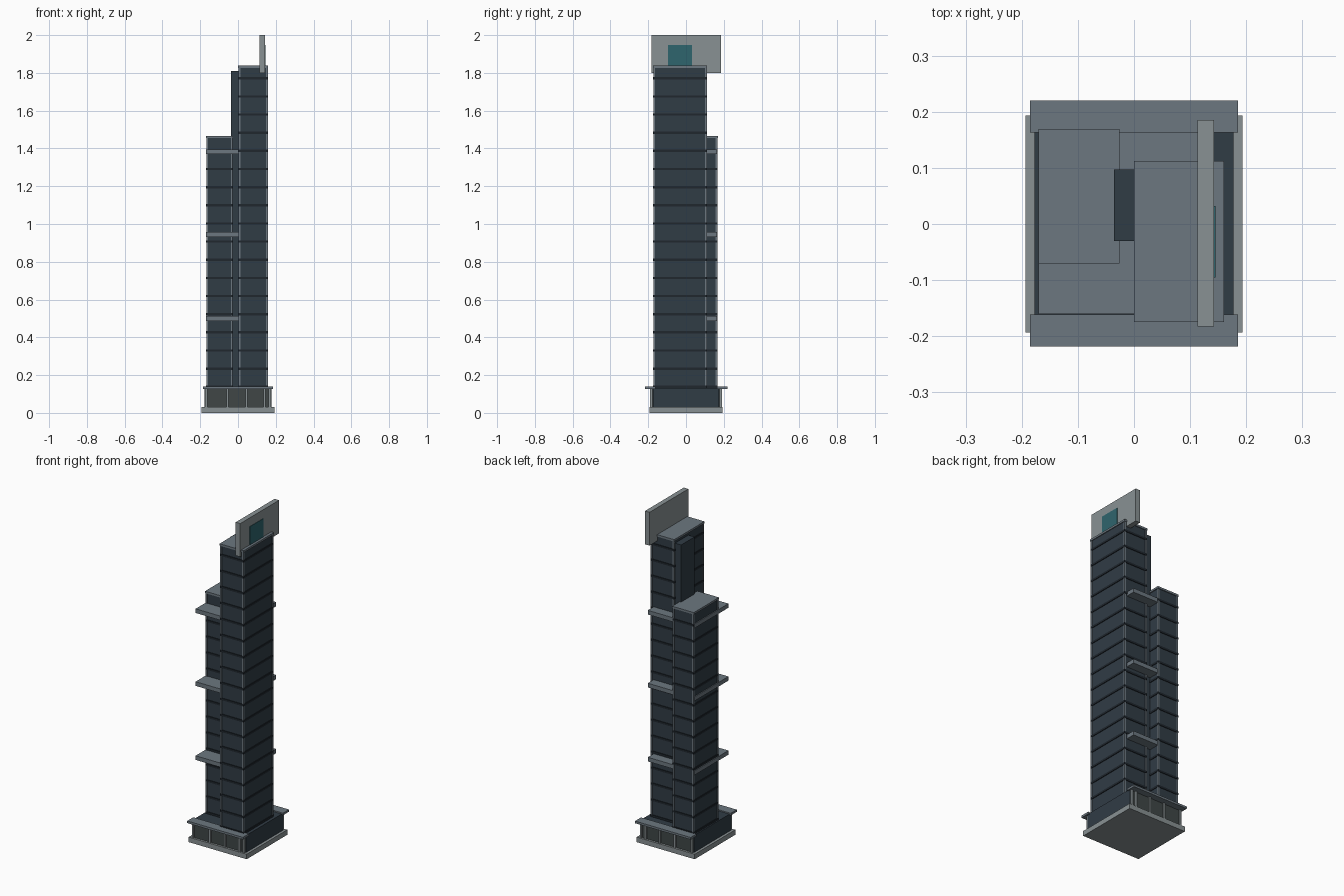
import bpy
import bmesh
from mathutils import Matrix, Vector

if "Cube" in bpy.data.objects:
    bpy.data.objects.remove(bpy.data.objects["Cube"])


def mat(name, r, g, b):
    m = bpy.data.materials.new(name)
    m.diffuse_color = (r, g, b, 1)
    m.use_nodes = True
    m.node_tree.nodes["Principled BSDF"].inputs["Base Color"].default_value = m.diffuse_color
    return m


GLASS = mat("dark_glass", 0.03, 0.045, 0.06)
BAND = mat("floor_band", 0.014, 0.02, 0.027)
SLATE = mat("slate", 0.15, 0.185, 0.215)
STONE = mat("pale_stone", 0.25, 0.285, 0.295)
LOBBY = mat("lobby_glass", 0.05, 0.062, 0.062)
TEAL = mat("teal", 0.028, 0.13, 0.155)


def boxes(name, spans, material):
    """One object from boxes given as (x0, x1, y0, y1, z0, z1)."""
    bm = bmesh.new()
    for x0, x1, y0, y1, z0, z1 in spans:
        centre = Vector((x0 + x1, y0 + y1, z0 + z1)) / 2
        size = Matrix.Diagonal((x1 - x0, y1 - y0, z1 - z0, 1))
        bmesh.ops.create_cube(bm, size=1, matrix=Matrix.Translation(centre) @ size)
    me = bpy.data.meshes.new(name)
    bm.to_mesh(me)
    bm.free()
    me.materials.append(material)
    ob = bpy.data.objects.new(name, me)
    bpy.context.collection.objects.link(ob)
    return ob


def tower(name, x0, x1, y0, y1, top, floors):
    """Glass shaft with floor bands, corner mullions and a roof cap."""
    g = 0.005
    boxes(name + "_shaft", [(x0 + g, x1 - g, y0 + g, y1 - g, 0.12, top - 0.012)], GLASS)
    bands = [0.138 + 0.0961 * i for i in range(floors)]
    boxes(name + "_floor_bands",
          [(x0 + .001, x1 - .001, y0 + .001, y1 - .001, z - 0.006, z + 0.006) for z in bands], BAND)
    w = 0.01
    boxes(name + "_corner_mullions",
          [(x, x + w, y, y + w, 0.12, top - 0.012)
           for x in (x0 + .002, x1 - w - .002) for y in (y0 + .002, y1 - w - .002)], SLATE)
    boxes(name + "_roof_cap", [(x0, x1, y0, y1, top - 0.012, top)], SLATE)


# Podium
boxes("plinth", [(-.193, .193, -.193, .193, 0, .03)], STONE)
boxes("podium", [(-.177, .177, -.176, .176, .03, .132)], GLASS)
boxes("lobby_glazing", [(-.165, .165, s - .004, s + .004, .03, .126) for s in (-.176, .176)], LOBBY)
boxes("lobby_columns",
      [(x - .006, x + .006, y - .006, y + .006, .03, .127)
       for x in (-.168, -.056, .045, .14, .168) for y in (-.184, .184)], STONE)
boxes("canopies", [(-.185, .185, -.218, -.161, .126, .139),
                   (-.185, .185, .163, .22, .126, .139)], SLATE)

# Two interlocking towers and the lift core between them
tower("tall_tower", 0, .16, -.175, .112, 1.838, 18)
tower("low_tower", -.17, -.026, -.07, .169, 1.467, 14)
boxes("lift_core", [(-.036, .02, -.03, .097, .12, 1.81)], GLASS)

# Terrace slabs tying the towers together
boxes("sky_terraces", [(-.17, .14, -.16, .163, z - .0125, z + .0125)
                       for z in (.5, .945, 1.383)], SLATE)

# Rooftop fin with coloured panel
boxes("roof_fin", [(.113, .143, -.183, .185, 1.8, 2.0)], STONE)
boxes("fin_panel", [(.14, .1455, -.095, .032, 1.83, 1.948)], TEAL)
